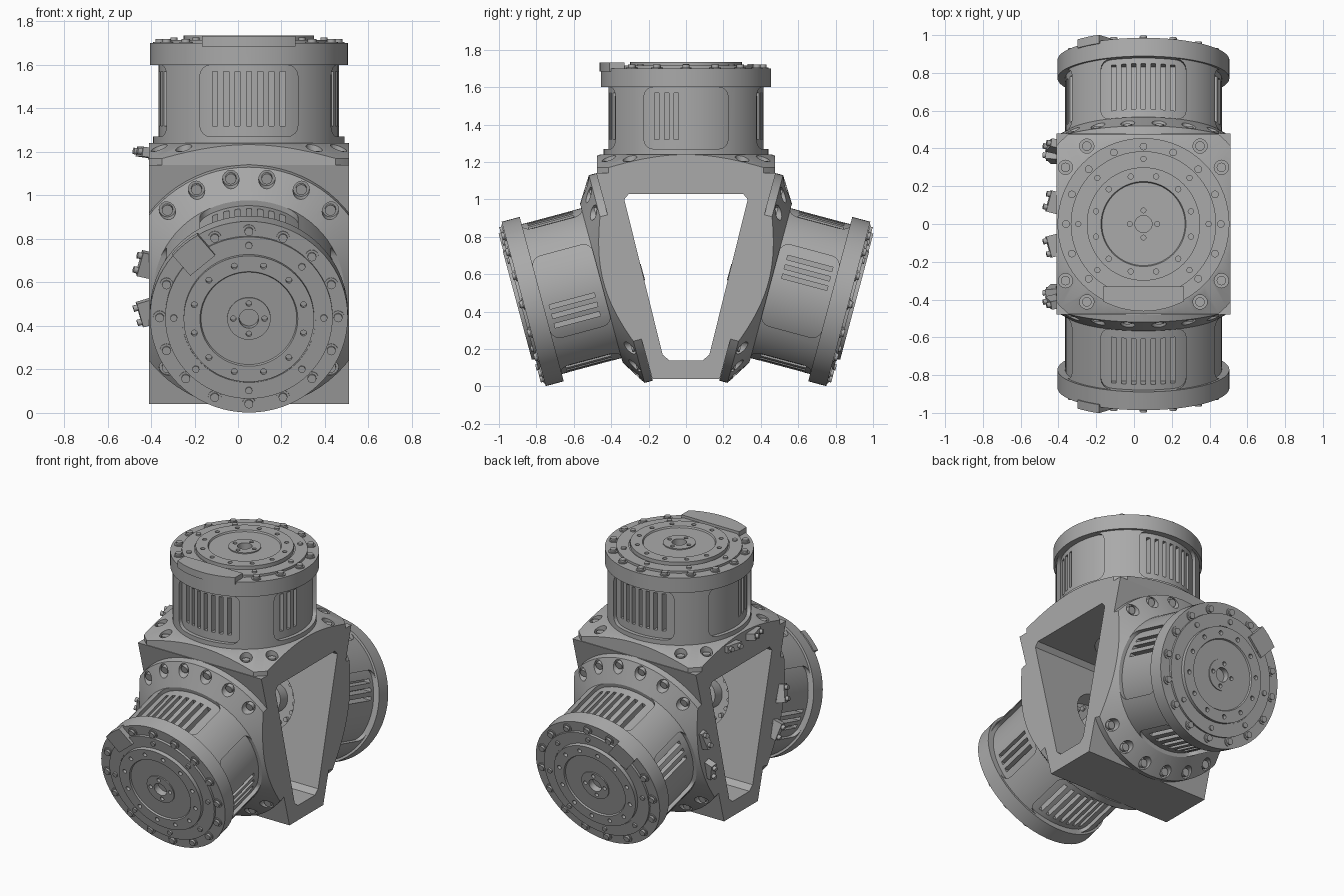
import bpy, bmesh, math
from mathutils import Matrix, Vector

cube = bpy.data.objects.get("Cube")
if cube:
    bpy.data.objects.remove(cube, do_unlink=True)

grey = bpy.data.materials.new("machined grey")
grey.use_nodes = True
COLOUR = (0.4, 0.4, 0.4, 1)
grey.diffuse_color = COLOUR
grey.node_tree.nodes["Principled BSDF"].inputs["Base Color"].default_value = COLOUR

T, RX, RZ = Matrix.Translation, (lambda a: Matrix.Rotation(a, 4, 'X')), (lambda a: Matrix.Rotation(a, 4, 'Z'))
HALF = 0.46      # half width of the frame
rad = math.radians


# ---------- mesh helpers ----------
def to_mesh(bm, name="part"):
    bmesh.ops.recalc_face_normals(bm, faces=bm.faces)
    me = bpy.data.meshes.new(name)
    bm.to_mesh(me)
    bm.free()
    me.materials.append(grey)
    return me


def lathe(profile, closed=False, steps=72):
    """Spin (radius, height) points round z."""
    bm = bmesh.new()
    vs = [bm.verts.new((r, 0, h)) for r, h in profile]
    pairs = list(zip(vs, vs[1:])) + ([(vs[-1], vs[0])] if closed else [])
    es = [bm.edges.new(p) for p in pairs]
    bmesh.ops.spin(bm, geom=vs + es, cent=(0, 0, 0), axis=(0, 0, 1),
                   angle=math.tau, steps=steps, use_merge=False)
    bmesh.ops.remove_doubles(bm, verts=bm.verts, dist=1e-5)
    return to_mesh(bm)


def prism(points, depth0, depth1):
    """Extrude a (y, z) outline along x."""
    bm = bmesh.new()
    face = bm.faces.new([bm.verts.new((depth0, y, z)) for y, z in points])
    out = bmesh.ops.extrude_face_region(bm, geom=[face])
    verts = [v for v in out["geom"] if isinstance(v, bmesh.types.BMVert)]
    bmesh.ops.translate(bm, verts=verts, vec=(depth1 - depth0, 0, 0))
    return to_mesh(bm)


def box(size, m):
    bm = bmesh.new()
    bmesh.ops.create_cube(bm, size=1, matrix=m @ Matrix.Diagonal((*size, 1)))
    return to_mesh(bm)


def rod(r, h0, h1, x=0, y=0, n=16):
    bm = bmesh.new()
    bmesh.ops.create_cone(bm, cap_ends=True, segments=n, radius1=r, radius2=r,
                          depth=h1 - h0, matrix=T((x, y, (h0 + h1) / 2)))
    return to_mesh(bm)


def ring(angles, radius, r, h0, h1):
    return [rod(r, h0, h1, radius * math.cos(a), radius * math.sin(a))
            for a in map(rad, angles)]


def every(count, phase=0):
    return [phase + i * 360 / count for i in range(count)]


def merge(meshes, m=Matrix()):
    bm = bmesh.new()
    for me in meshes:
        bm.from_mesh(me)
    bm.transform(m)
    return to_mesh(bm)


def boolean(me, cutters, op='DIFFERENCE'):
    a = bpy.data.objects.new("work", me)
    b = bpy.data.objects.new("cutter", merge(cutters))
    b.hide_render = True
    for o in (a, b):
        bpy.context.scene.collection.objects.link(o)
    mod = a.modifiers.new("cut", 'BOOLEAN')
    mod.operation, mod.object, mod.solver = op, b, 'EXACT'
    deps = bpy.context.evaluated_depsgraph_get()
    res = bpy.data.meshes.new_from_object(a.evaluated_get(deps))
    for o in (a, b):
        bpy.data.objects.remove(o, do_unlink=True)
    return res


def place(name, me, m=Matrix()):
    o = bpy.data.objects.new(name, me)
    o.matrix_world = m
    bpy.context.scene.collection.objects.link(o)
    bpy.ops.object.select_all(action='DESELECT')
    o.select_set(True)
    bpy.context.view_layer.objects.active = o
    bpy.ops.object.shade_smooth_by_angle(angle=rad(30))
    return o


# ---------- where the three motors sit (axis = local z) ----------
MOTORS = {
    "top": T((0.05, 0, 1.14)),
    "front": T((0.05, -0.327, 0.586)) @ RX(rad(105)),
    "back": T((0.05, 0.327, 0.586)) @ RX(rad(-105)),
}

# ---------- frame: tapered block with a window through it ----------
half_hole = [(0.09, 0.14), (0.125, 0.17), (0.33, 1.0), (0.305, 1.03)]
mirror = lambda pts: pts + [(-y, z) for y, z in reversed(pts)]
frame = prism(mirror([(0.18, 0.04), (0.48, 1.14)]), 0.05 - HALF, 0.05 + HALF)
frame = boolean(frame, [prism(mirror(half_hole), -1, 1)])
frame = boolean(frame, [merge([rod(0.2, -0.15, 0.02, n=48)], m) for m in MOTORS.values()])
place("frame", frame)

# ---------- motor housing: shell with four windows over a slotted core ----------
shell = lathe([(0.39, 0.09), (0.44, 0.09), (0.44, 0.46), (0.455, 0.46),
               (0.455, 0.56), (0.39, 0.56)], closed=True)
W, C = 0.225, 0.05                       # window half width and corner radius
outline = []
for sy, sz, start in ((1, 1, 0), (-1, 1, 90), (-1, -1, 180), (1, -1, 270)):
    for k in range(5):
        a = rad(start + k * 22.5)
        outline.append((sy * (W - C) + C * math.cos(a), 0.295 + sz * (0.165 - C) + C * math.sin(a)))
quarter = [RZ(rad(90 * i)) for i in range(4)]
shell = boolean(shell, [merge([prism(outline, 0.3, 0.6)], m) for m in quarter])

core = lathe([(0, 0.09), (0.415, 0.09), (0.415, 0.5), (0, 0.5)])
slots = []
for i, m in enumerate(quarter):
    for k in range(-3, 4):
        y = k * 0.052
        side = 1 if i == 0 else -1       # side windows are slotted on one half only
        if i % 2 == 0 and y * side > -0.01:
            continue
        slots.append(box((0.14, 0.024, 0.25), m @ T((0.415, y, 0.305))))
core = boolean(core, slots)

# ---------- stepped end face with bolt holes ----------
end = lathe([(0, 0.5), (0.395, 0.5), (0.395, 0.56), (0.385, 0.56), (0.385, 0.575), (0.308, 0.575),
             (0.308, 0.57), (0.3, 0.57), (0.3, 0.595), (0.225, 0.595), (0.22, 0.585),
             (0.1, 0.585), (0.1, 0.592), (0.045, 0.592), (0.045, 0.55), (0, 0.55)])
holes = ring(every(12, 15), 0.26, 0.014, 0.57, 0.62) + ring(every(4), 0.072, 0.013, 0.57, 0.62)
end = boolean(end, holes)

rim_bolts = merge(ring(every(16), 0.41, 0.03, 0.555, 0.566)
                  + ring(every(16), 0.41, 0.02, 0.555, 0.58)
                  + ring(every(8), 0.345, 0.016, 0.57, 0.585))

# ---------- inner hub on the frame's inside ----------
hub = merge([rod(0.09, -0.08, 0.01, n=32), rod(0.045, -0.1, 0.01, n=24)]
            + ring(every(16), 0.155, 0.014, -0.025, 0.005))


# ---------- flange: cone trimmed to the frame, with bolt pockets ----------
def flange(profile, half_y, angles, radius):
    me = boolean(lathe(profile), [box((2 * HALF, 2 * half_y, 1), Matrix())], 'INTERSECT')
    me = boolean(me, ring(angles, radius, 0.038, 0.04, 0.3))
    return me, merge(ring(angles, radius, 0.025, 0.03, 0.065))


corner = [a + s for a in (45, 135, 225, 315) for s in (-9, 9)]
along = [b + s for b in (90, 270) for s in (-45, -27, -9, 9, 27, 45)]
top_flange = flange([(0, 0), (0.62, 0), (0.62, 0.03), (0.46, 0.1), (0, 0.1)], 0.475, corner, 0.51)
side_flange = flange([(0, 0), (0.575, 0), (0.575, 0.045), (0.44, 0.13), (0, 0.13)], 0.6, along, 0.53)


# ---------- rim tab and cable plugs ----------
def rim_tab(width, angle):
    block = box((0.14, width, 0.047), RZ(rad(angle)) @ T((0.4, 0, 0.5685)))
    return boolean(block, [rod(0.462, 0.4, 0.7, n=72)], 'INTERSECT')


plug_parts = []
for s in (-1, 1):
    m = T((-0.455, s * 0.11, 0.055)) @ RZ(rad(-15 * s)) @ Matrix.Rotation(rad(8), 4, 'Y')
    plug_parts.append(box((0.1, 0.115, 0.045), m))
    plug_parts.append(box((0.05, 0.08, 0.06), m @ T((0.03, 0, 0))))
    for t in (-0.035, 0.035):
        pin = m @ T((-0.05, t, 0)) @ Matrix.Rotation(rad(90), 4, 'Y')
        plug_parts.append(merge([rod(0.015, -0.02, 0.02)], pin))
plugs = merge(plug_parts)

tabs = {"top": rim_tab(0.43, 270), "front": rim_tab(0.15, 130), "back": rim_tab(0.15, 230)}

# ---------- assemble the three motors ----------
for name, m in MOTORS.items():
    fl, fl_bolts = top_flange if name == "top" else side_flange
    parts = {"housing": shell, "slotted_core": core, "end_face": end, "rim_bolts": rim_bolts,
             "inner_hub": hub, "flange": fl, "flange_bolts": fl_bolts,
             "rim_tab": tabs[name], "cable_plugs": plugs}
    for part, me in parts.items():
        place(name + "_" + part, me, m)
